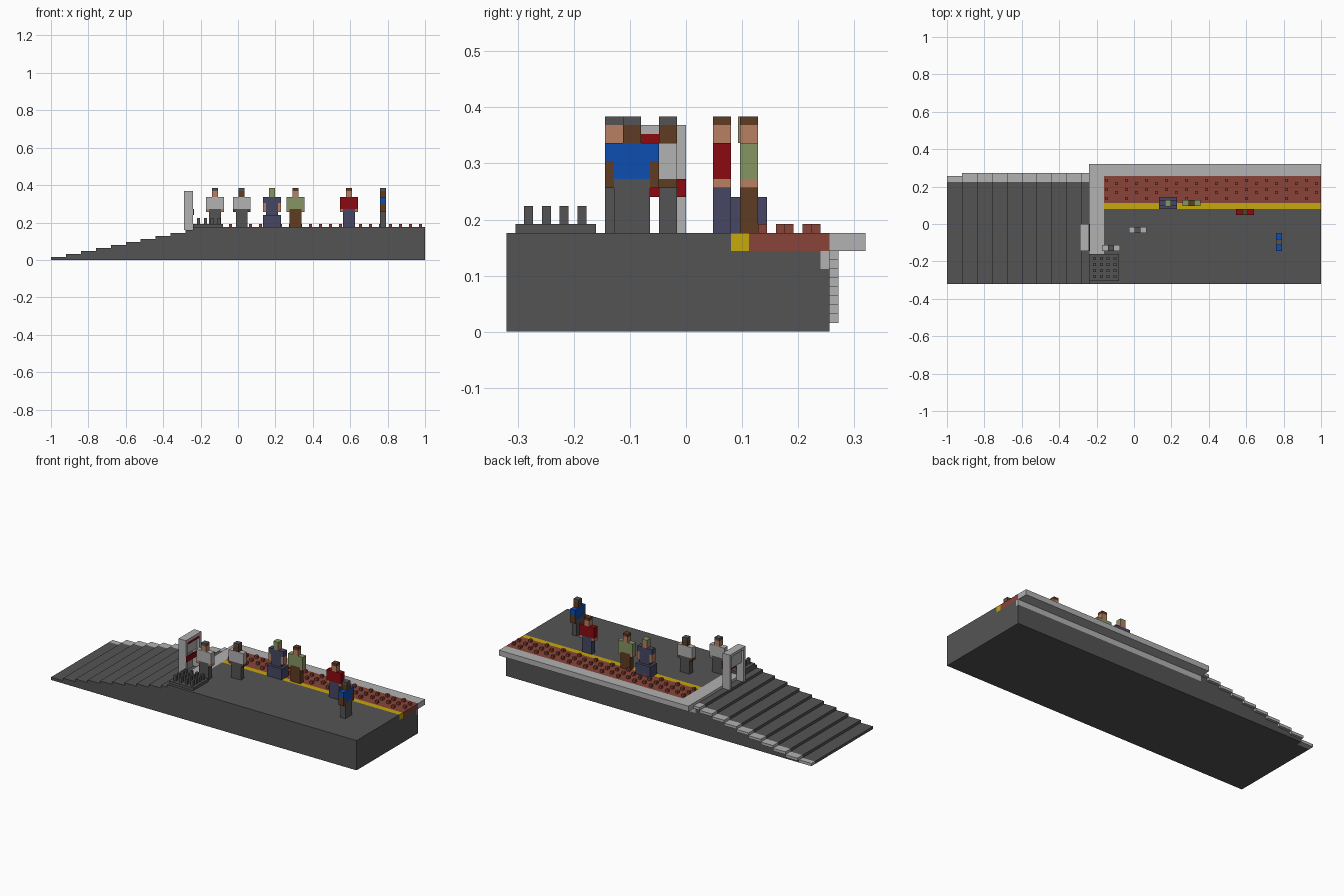
import bpy
import bmesh

cube = bpy.data.objects.get("Cube")
if cube:
    bpy.data.objects.remove(cube, do_unlink=True)

V = 0.016  # block size


def lin(c):
    c /= 255
    return c / 12.92 if c <= 0.04045 else ((c + 0.055) / 1.055) ** 2.4


def material(name, r, g, b):
    m = bpy.data.materials.new(name)
    m.use_nodes = True
    col = (lin(r), lin(g), lin(b), 1)
    m.diffuse_color = col
    m.node_tree.nodes["Principled BSDF"].inputs["Base Color"].default_value = col
    return m


DARK = material("dark grey", 84, 84, 84)
LIGHT = material("light grey", 178, 178, 178)
BRICK = material("brick red", 136, 68, 55)
YELLOW = material("yellow", 198, 168, 12)
SKIN = material("light skin", 184, 128, 98)
BROWN = material("brown", 96, 60, 34)
BLUE = material("blue", 13, 78, 178)
RED = material("deep red", 138, 10, 16)
OLIVE = material("olive green", 134, 150, 100)
NAVY = material("navy", 70, 70, 100)


def boxes(name, mat, specs):
    """One object from boxes given as (x0, x1, y0, y1, z0, z1)."""
    bm = bmesh.new()
    for x0, x1, y0, y1, z0, z1 in specs:
        for v in bmesh.ops.create_cube(bm, size=1)["verts"]:
            v.co.x = x1 if v.co.x > 0 else x0
            v.co.y = y1 if v.co.y > 0 else y0
            v.co.z = z1 if v.co.z > 0 else z0
    me = bpy.data.meshes.new(name)
    bm.to_mesh(me)
    bm.free()
    me.materials.append(mat)
    ob = bpy.data.objects.new(name, me)
    bpy.context.collection.objects.link(ob)
    return ob


# Staircase with a light curb along the back of every tread
steps, curbs = [], []
for i in range(10):
    x0 = -1 + 0.08 * i
    x1 = min(x0 + 0.08, -0.24)
    z = V * i
    if i:
        steps.append((x0, x1, -0.32, 0.256, 0, z))
    steps.append((x0, x1, -0.32, 0.224, z, z + V))
    curbs.append((x0, x1, 0.224, 0.272 if i else 0.256, z, z + V))
boxes("stairs", DARK, steps)
boxes("stair_curb", LIGHT, curbs)

# Platform body, floor and edge bands
boxes("platform_base", DARK, [(-0.24, 1, -0.32, 0.256, 0, 0.112),
                              (-0.24, 1, -0.32, 0.24, 0.112, 0.144)])
boxes("platform_floor", DARK, [(-0.16, 1, -0.32, 0.08, 0.144, 0.176),
                               (-0.24, -0.16, -0.32, -0.16, 0.144, 0.176)])
boxes("wall_band", LIGHT, [(-0.24, 1, 0.24, 0.256, 0.112, 0.144)])
boxes("platform_ledge", LIGHT, [(-0.24, 1, 0.256, 0.32, 0.144, 0.176),
                                (-0.24, -0.16, -0.16, 0.256, 0.144, 0.176)])
boxes("safety_line", YELLOW, [(-0.16, 1, 0.08, 0.112, 0.144, 0.176)])
boxes("tactile_strip", BRICK, [(-0.16, 1, 0.112, 0.256, 0.144, 0.176)])

# Staggered bumps on the tactile strip
bumps = []
for i in range(22):
    x = -0.156 + i * 0.0535
    for row in ((0, 3, 6) if i % 2 == 0 else (2, 5)):
        y = 0.128 + row * V
        bumps.append((x, x + V, y, y + V, 0.176, 0.192))
boxes("tactile_bumps", BRICK, bumps)

# Studded block at the top of the stairs
boxes("stud_base", DARK, [(-0.24, -0.08, -0.304, -0.16, 0.176, 0.192)])
boxes("studs", DARK, [(-0.22 + i * 0.037, -0.204 + i * 0.037,
                       -0.289 + j * 0.032, -0.273 + j * 0.032, 0.192, 0.224)
                      for i in range(4) for j in range(4)])

# Gate: two posts, lintel, recessed panel and red bars
boxes("gate_frame", LIGHT, [(-0.288, -0.24, -0.144, -0.128, 0.16, 0.368),
                            (-0.288, -0.24, -0.016, 0, 0.16, 0.368),
                            (-0.288, -0.24, -0.128, -0.016, 0.352, 0.368)])
boxes("gate_panel", LIGHT, [(-0.272, -0.256, -0.128, -0.016, 0.272, 0.352)])
boxes("gate_sign", RED, [(-0.256, -0.242, -0.128, -0.016, 0.336, 0.352)])
boxes("gate_bar", RED, [(-0.242, -0.236, -0.144, 0, 0.24, 0.272)])


def person(name, x, y, shirt, legs, skin, hair, sleeve=0.272, sideways=False):
    """Blocky standing figure; sideways swaps its width onto y."""
    def part(label, mat, specs):
        out = []
        for u0, u1, w0, w1, z0, z1 in specs:
            if sideways:
                u0, u1, w0, w1 = w0, w1, u0, u1
            out.append((x + u0, x + u1, y + w0, y + w1, z0, z1))
        return boxes(name + "_" + label, mat, out)

    part("legs", legs, [(-0.032, 0.032, -V, V, 0.176, 0.272)])
    part("torso", shirt, [(-0.032, 0.032, -V, V, 0.272, 0.336)])
    part("sleeves", shirt, [(s * 0.04 - 0.008, s * 0.04 + 0.008, -V, V, sleeve, 0.336)
                            for s in (-1, 1)])
    part("hands", skin, [(s * 0.04 - 0.008, s * 0.04 + 0.008, -V, V, 0.256, sleeve)
                         for s in (-1, 1)])
    part("head", skin, [(-V, V, -V, V, 0.336, 0.368)])
    part("hair", hair, [(-V, V, -V, V, 0.368, 0.384)])
    return part


person("guard", -0.124, -0.128, LIGHT, DARK, SKIN, DARK)
person("attendant", 0.02, -0.032, LIGHT, DARK, BROWN, DARK)
person("olive_passenger", 0.308, 0.112, OLIVE, BROWN, SKIN, BROWN)
person("red_passenger", 0.594, 0.064, RED, NAVY, SKIN, BROWN)
person("blue_passenger", 0.776, -0.096, BLUE, DARK, BROWN, DARK, 0.304, True)

# Passenger with a long skirt and a headscarf
extra = person("skirt_passenger", 0.182, 0.112, NAVY, NAVY, SKIN, OLIVE, 0.304)
extra("skirt", NAVY, [(-0.048, 0.048, -0.032, 0.032, 0.176, 0.24)])
extra("scarf", OLIVE, [(-V, V, -V - 0.003, -V, 0.336, 0.384)])
